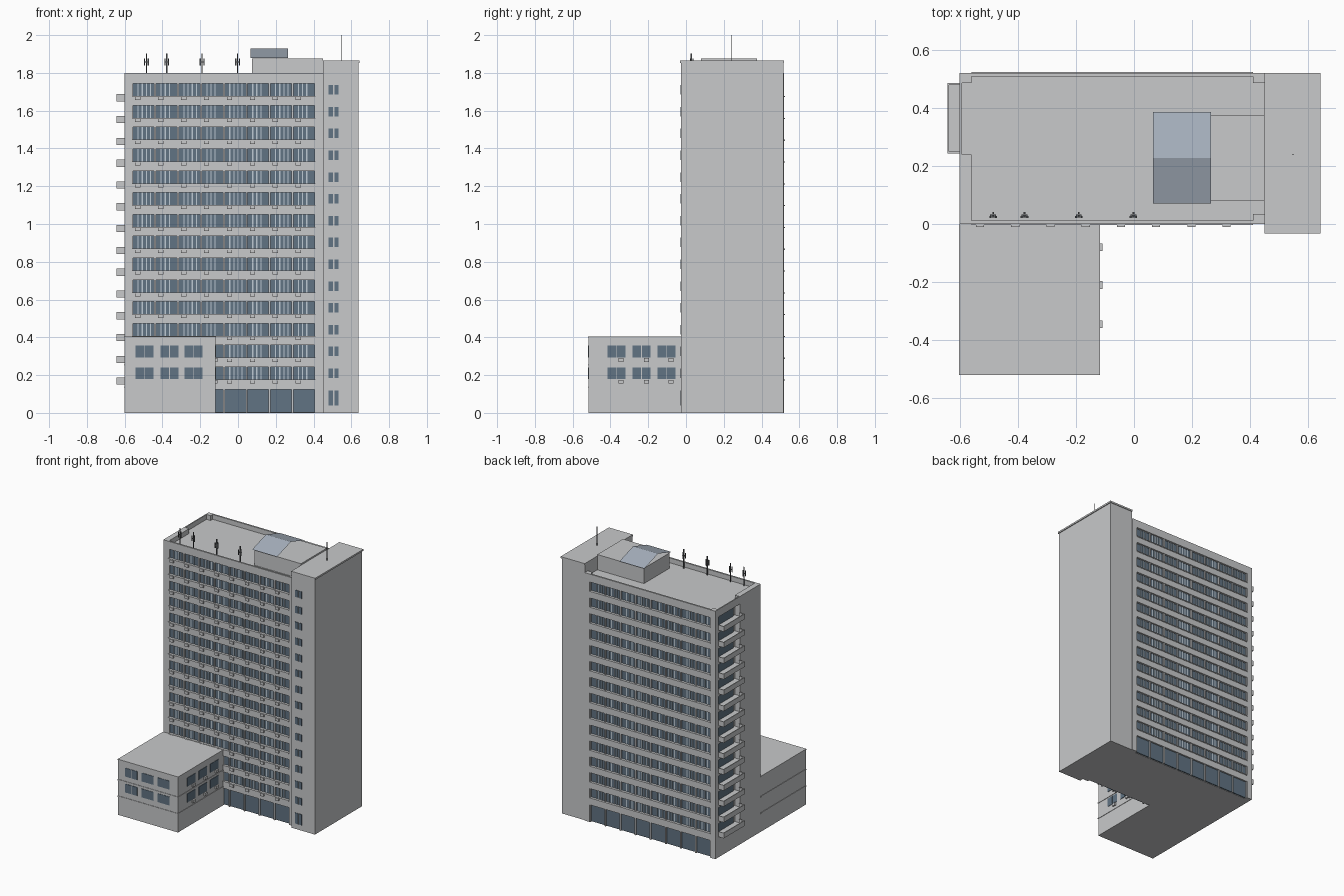
import bpy
import bmesh
from mathutils import Vector

cube = bpy.data.objects.get("Cube")
if cube:
    bpy.data.objects.remove(cube, do_unlink=True)


def material(name, rgb):
    linear = [c ** 2.2 for c in rgb] + [1]
    m = bpy.data.materials.new(name)
    m.use_nodes = True
    m.diffuse_color = linear
    m.node_tree.nodes["Principled BSDF"].inputs["Base Color"].default_value = linear
    return m


CONCRETE = material("pale concrete", (0.78, 0.785, 0.79))
GLASS = material("blue grey glass", (0.38, 0.45, 0.51))
FRAME = material("pale window frame", (0.74, 0.79, 0.83))
SKYLIGHT = material("skylight glass", (0.64, 0.68, 0.73))
METAL = material("dark metal", (0.36, 0.37, 0.38))


def finish(name, bm, mat):
    mesh = bpy.data.meshes.new(name)
    bm.to_mesh(mesh)
    bm.free()
    mesh.materials.append(mat)
    obj = bpy.data.objects.new(name, mesh)
    bpy.context.collection.objects.link(obj)
    return obj


def boxes(name, mat, spans):
    """One object made of boxes, each given as (x0, x1, y0, y1, z0, z1)."""
    bm = bmesh.new()
    for x0, x1, y0, y1, z0, z1 in spans:
        size = Vector((x1 - x0, y1 - y0, z1 - z0))
        mid = Vector((x0 + x1, y0 + y1, z0 + z1)) / 2
        for v in bmesh.ops.create_cube(bm, size=1)["verts"]:
            v.co = v.co * size + mid
    return finish(name, bm, mat)


# Main dimensions
LEFT, RIGHT, DEPTH, TOP, ROOF = -0.6, 0.45, 0.52, 1.8, 1.765
WX0, WX1 = -0.56, 0.41
BAYS, FLOORS, PITCH, ROW0, HALF = 8, 14, 0.1154, 0.21, 0.033
BAY = (WX1 - WX0) / BAYS
rows = [ROW0 + i * PITCH for i in range(FLOORS)]
bays = [WX0 + i * BAY for i in range(BAYS)]

# Tower body, corner piers and the balcony side wall
boxes("tower_body", CONCRETE, [(WX0, RIGHT, 0.02, DEPTH - 0.02, 0, ROOF)])
boxes("corner_piers", CONCRETE, [
    (LEFT, WX0, 0, 0.24, 0, TOP), (LEFT, WX0, 0.485, DEPTH, 0, TOP),
    (WX1, RIGHT, 0, 0.035, 0, TOP), (WX1, RIGHT, 0.485, DEPTH, 0, TOP)])
boxes("side_parapet", CONCRETE, [(LEFT, LEFT + 0.008, 0.24, 0.485, ROOF, TOP),
                                 (LEFT, WX0, 0.24, 0.485, 1.745, ROOF),
                                 (LEFT, WX0, 0.24, 0.485, 0, rows[0] - 0.055)])

# Front and back facades share one layout, the back is mirrored in y
for side in ("front", "back"):
    def wall(x0, x1, d0, d1, z0, z1):
        if side == "front":
            return (x0, x1, d0, d1, z0, z1)
        return (x0, x1, DEPTH - d1, DEPTH - d0, z0, z1)

    edges = [0.125] + [z + HALF for z in rows]
    bottoms = [z - HALF for z in rows] + [ROOF]
    spandrels = [wall(WX0, WX1, 0, 0.02, a, b) for a, b in zip(edges, bottoms)]
    spandrels.append(wall(WX0, WX1, 0, 0.012, ROOF, TOP))
    boxes(side + "_spandrels", CONCRETE, spandrels)
    boxes(side + "_sills", CONCRETE,
          [wall(WX0, WX1, -0.004, 0.002, z - HALF - 0.006, z - HALF) for z in rows])
    boxes(side + "_bay_dividers", CONCRETE,
          [wall(x - 0.005, x + 0.005, 0.004, 0.02, 0, ROOF) for x in bays + [WX1]])

    panes = [wall(x, x + BAY, 0.015, 0.021, z - HALF, z + HALF) for x in bays for z in rows]
    panes += [wall(x, x + BAY, 0.012, 0.021, 0.003, 0.125) for x in bays]
    boxes(side + "_windows", GLASS, panes)

    bars = []
    for i, x in enumerate(bays):
        for f in (0.26, 0.44, 0.62, 0.8)[:4 - i % 2]:
            c = x + f * BAY
            bars += [wall(c - 0.003, c + 0.003, 0.011, 0.016, z - HALF, z + HALF) for z in rows]
    boxes(side + "_mullions", FRAME, bars)

# Air conditioners under the front windows and on the wing
units = []
for z in rows:
    for x in bays:
        c = x + 0.03
        if z > 0.4 or c > -0.12:
            units.append((c - 0.014, c + 0.014, -0.011, 0.002, z - 0.055, z - 0.035))
WING_X, WING_Z = -0.12, 0.405
for z in rows[:2]:
    for y in (-0.345, -0.21, -0.08):
        units.append((WING_X, WING_X + 0.011, y - 0.013, y + 0.013, z - 0.055, z - 0.035))
boxes("air_conditioners", CONCRETE, units)

# Balconies on the left wall
slabs, doors = [], []
B0, B1, OUT = 0.243, 0.485, -0.643
for z in rows:
    f = z - 0.055
    slabs += [(OUT, WX0, B0, B1, f - 0.006, f + 0.003),
              (OUT, OUT + 0.006, B0, B1, f, f + 0.032),
              (OUT, LEFT, B0, B0 + 0.006, f, f + 0.032),
              (OUT, LEFT, B1 - 0.006, B1, f, f + 0.032),
              (LEFT, WX0, B0, B1, f - 0.026, f)]
    doors.append((WX0 - 0.006, WX0 + 0.002, B0 + 0.02, B1 - 0.02, f + 0.003, f + 0.085))
boxes("balconies", CONCRETE, slabs)
boxes("balcony_doors", GLASS, doors)

# Stair core with its cap and paired windows
boxes("stair_core", CONCRETE, [(RIGHT, 0.637, -0.027, 0.515, 0, 1.853)])
boxes("stair_core_cap", CONCRETE, [(RIGHT, 0.643, -0.033, DEPTH, 1.853, 1.865)])
core_windows = []
for x0, x1 in ((0.48, 0.504), (0.51, 0.533)):
    core_windows += [(x0, x1, -0.03, -0.026, z - 0.025, z + 0.025) for z in rows]
    core_windows.append((x0, x1, -0.03, -0.026, 0.04, 0.118))
boxes("stair_core_windows", GLASS, core_windows)

# Low wing with ledges and paired windows
boxes("low_wing", CONCRETE, [(LEFT, WING_X, -0.517, 0.02, 0, WING_Z)])
boxes("wing_ledges", CONCRETE,
      [(LEFT - 0.003, WING_X + 0.003, -0.52, 0, z - 0.004, z + 0.004)
       for z in (0.135, 0.255, WING_Z - 0.004)])
wing_windows = []
for z in rows[:2]:
    z0, z1 = z - 0.031, z + 0.031
    for x in (-0.542, -0.41, -0.282):
        for a in (x, x + 0.049):
            wing_windows.append((a, a + 0.046, -0.52, -0.516, z0, z1))
    for y in (-0.415, -0.283, -0.15):
        for a in (y, y + 0.049):
            wing_windows.append((WING_X - 0.001, WING_X + 0.003, a, a + 0.046, z0, z1))
boxes("wing_windows", GLASS, wing_windows)

# Roof room with an open-ended pitched skylight
boxes("roof_room", CONCRETE, [(0.075, RIGHT, 0.08, 0.375, ROOF, 1.876)])
bm = bmesh.new()
lines = [[bm.verts.new((x, y, z)) for x in (0.065, 0.265)]
         for y, z in ((0.07, 1.88), (0.228, 1.929), (0.385, 1.88))]
for a, b in zip(lines, lines[1:]):
    bm.faces.new((a[0], a[1], b[1], b[0]))
finish("skylight", bm, SKYLIGHT)

# Roof masts with three panels each, and the tall rod on the core
masts = [(0.546, 0.549, 0.238, 0.241, 1.86, 2.0)]
for x in (-0.485, -0.377, -0.19, -0.002):
    masts.append((x - 0.003, x + 0.003, 0.025, 0.031, ROOF, 1.903))
    for dx, dy in ((-0.01, -0.004), (0.01, -0.004), (0, 0.01)):
        cx, cy = x + dx, 0.028 + dy
        masts.append((cx - 0.003, cx + 0.003, cy - 0.003, cy + 0.003, 1.838, 1.876))
    masts.append((x - 0.01, x + 0.01, 0.022, 0.032, 1.855, 1.859))
boxes("roof_masts", METAL, masts)
